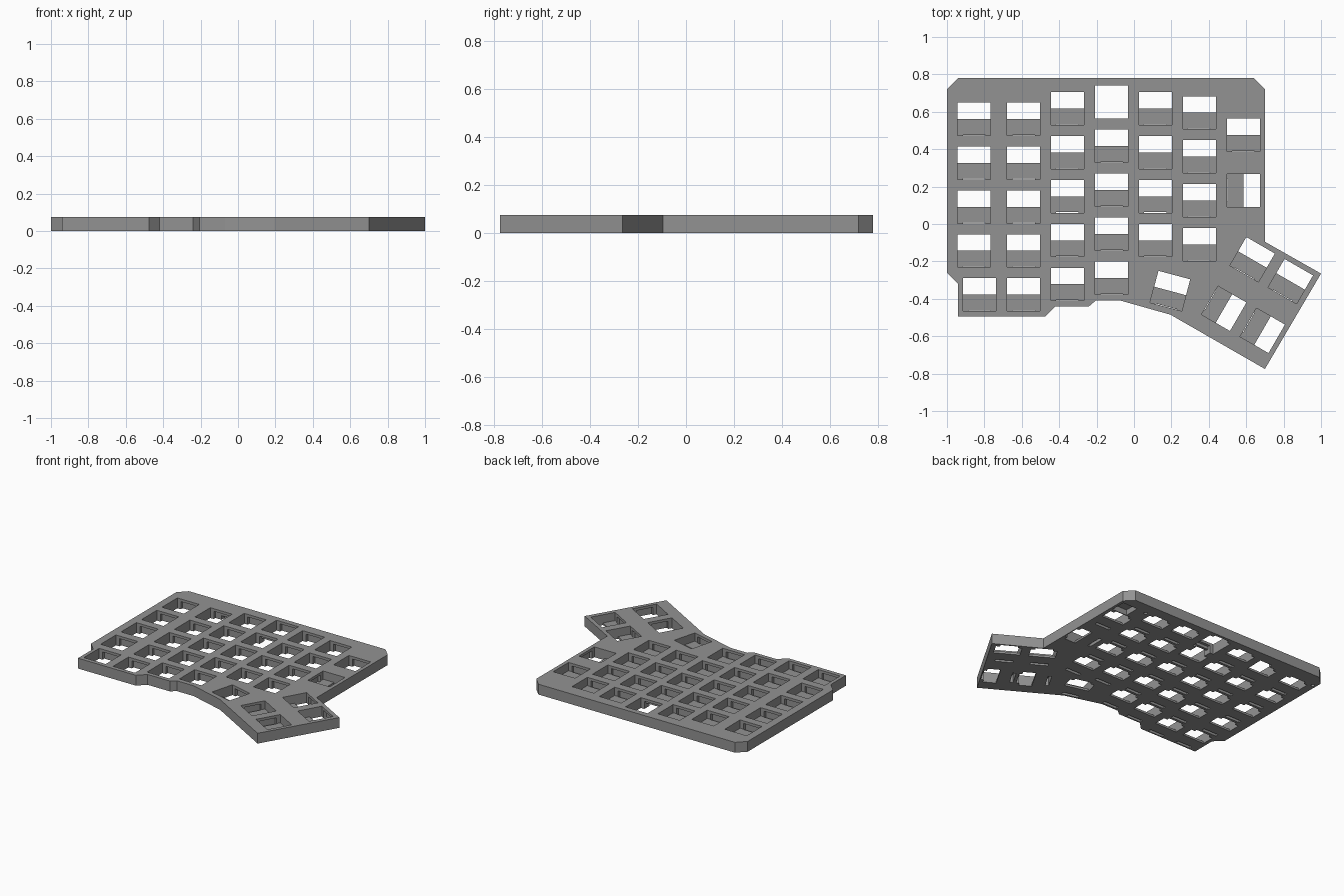
import bpy, bmesh, math
from mathutils import Matrix, Vector

if "Cube" in bpy.data.objects:
    bpy.data.objects.remove(bpy.data.objects["Cube"])

H = 0.075          # plate thickness
FLOOR = 0.015      # thickness of the half floor in each key pocket
S = 0.176          # key pocket width

grey = bpy.data.materials.new("mid grey")
grey.diffuse_color = (0.29, 0.29, 0.29, 1)
grey.use_nodes = True
grey.node_tree.nodes["Principled BSDF"].inputs["Base Color"].default_value = grey.diffuse_color


def make_object(name, bm):
    bmesh.ops.recalc_face_normals(bm, faces=bm.faces)
    mesh = bpy.data.meshes.new(name)
    bm.to_mesh(mesh)
    bm.free()
    ob = bpy.data.objects.new(name, mesh)
    bpy.context.collection.objects.link(ob)
    mesh.materials.append(grey)
    return ob


def add_box(bm, place, x0, x1, y0, y1, z0, z1):
    size = Matrix.Diagonal((x1 - x0, y1 - y0, z1 - z0, 1))
    mid = Matrix.Translation(((x0 + x1) / 2, (y0 + y1) / 2, (z0 + z1) / 2))
    bmesh.ops.create_cube(bm, size=1, matrix=place @ mid @ size)


# Solid plate from its outline
outline = [(-1, .72), (-.94, .78), (.64, .78), (.7, .72), (.7, -.095), (1, -.265),
           (.7, -.775), (.195, -.485), (-.07, -.41), (-.205, -.41), (-.24, -.44),
           (-.42, -.44), (-.475, -.495), (-.94, -.495), (-.94, -.32), (-1, -.26)]
bm = bmesh.new()
face = bm.faces.new([bm.verts.new((x, y, 0)) for x, y in outline])
ext = bmesh.ops.extrude_face_region(bm, geom=[face])
bmesh.ops.translate(bm, vec=(0, 0, H),
                    verts=[v for v in ext["geom"] if isinstance(v, bmesh.types.BMVert)])
plate = make_object("keyboard_plate", bm)

# Key positions: staggered columns, then the angled thumb cluster
keys = []
for x, top, count in [(-.855, .562, 4), (-.59, .562, 5), (-.356, .618, 5),
                      (-.12, .652, 5), (.114, .618, 4), (.35, .595, 4)]:
    keys += [(x, top - .235 * i, 0) for i in range(count)]
keys += [(-.826, -.377, 0), (.585, .476, 0), (.585, .18, -90),
         (.193, -.358, -15), (.633, -.19, -30), (.837, -.307, -30),
         (.481, -.452, -120), (.687, -.57, -120)]

pockets, openings, notches, recesses = (bmesh.new() for _ in range(4))
r = S / 2
for x, y, angle in keys:
    place = Matrix.Translation((x, y, 0)) @ Matrix.Rotation(math.radians(angle), 4, "Z")
    full = abs(x + .12) < .01 and y > .6          # one key has no floor
    add_box(pockets, place, -r, r, -r, r, FLOOR, H + .05)
    add_box(openings, place, -r, r, -r if full else 0, r, -.05, FLOOR + .02)
    # Clip notches below the top lip
    for y0 in (-.108, .085):
        add_box(notches, place, -.06, .06, y0, y0 + .023, -.05, H - .019)

# Underside recesses and blind screw holes
flat = Matrix.Identity(4)
add_box(recesses, flat, .56, .68, .59, .7, -.05, .04)
add_box(recesses, flat, -.18, -.06, .5, .58, -.05, .035)
add_box(recesses, flat, -.6, -.5, .64, .7, -.05, .03)
for x, y in [(.48, .69), (-.975, .67)]:
    bmesh.ops.create_cone(recesses, cap_ends=True, segments=12, radius1=.012, radius2=.012,
                          depth=.1, matrix=Matrix.Translation((x, y, 0)))

# Cut everything out of the plate
cutters = []
for name, cut in [("pocket_cutter", pockets), ("opening_cutter", openings),
                  ("notch_cutter", notches), ("recess_cutter", recesses)]:
    ob = make_object(name, cut)
    ob.hide_render = True
    mod = plate.modifiers.new(name, "BOOLEAN")
    mod.operation = "DIFFERENCE"
    mod.solver = "EXACT"
    mod.object = ob
    cutters.append(ob)

deps = bpy.context.evaluated_depsgraph_get()
result = bpy.data.meshes.new_from_object(plate.evaluated_get(deps))
plate.modifiers.clear()
plate.data = result
plate.data.materials.clear()
plate.data.materials.append(grey)
for ob in cutters:
    bpy.data.objects.remove(ob)
